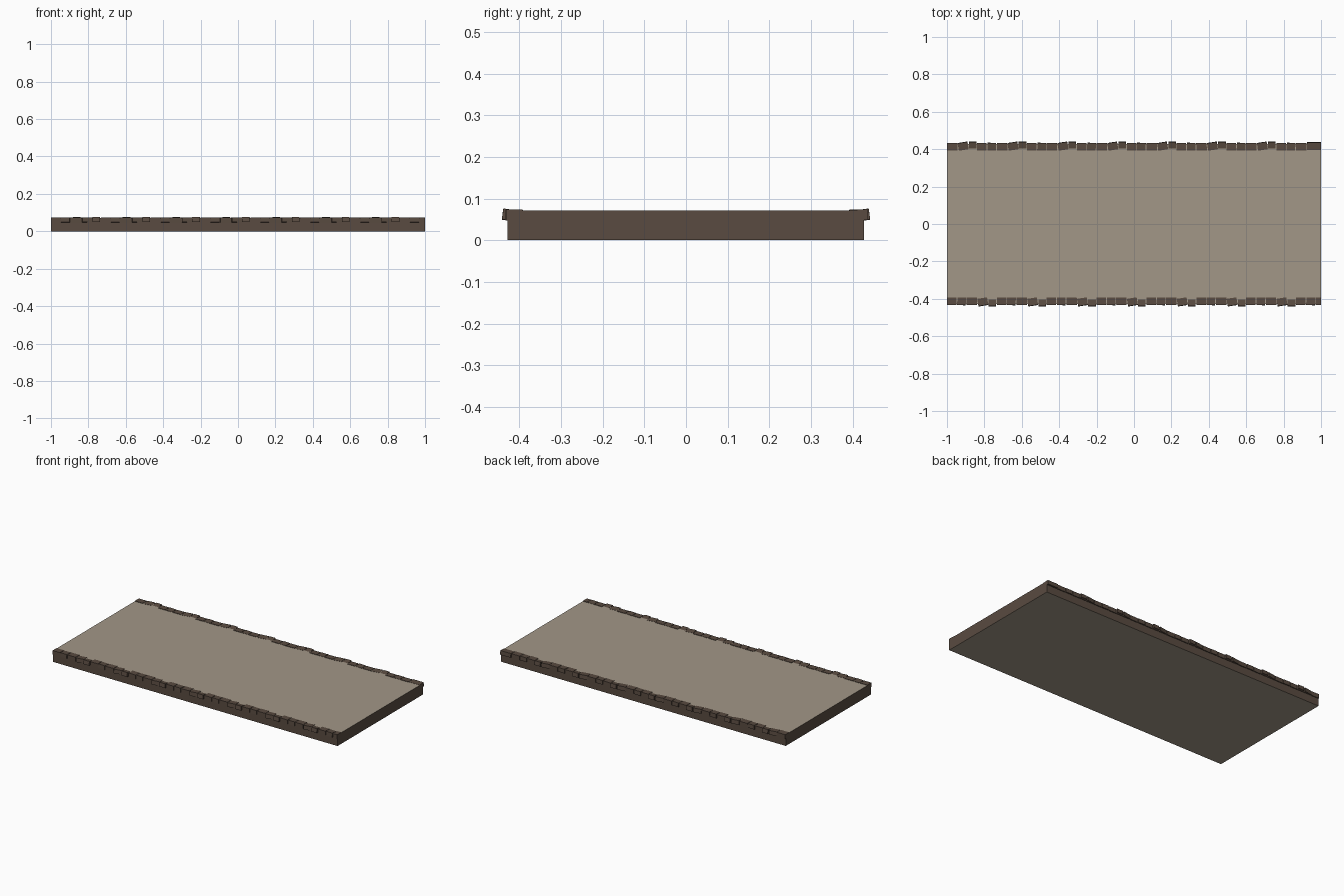
import bpy, bmesh, math
from mathutils import Matrix, Vector

if "Cube" in bpy.data.objects:
    bpy.data.objects.remove(bpy.data.objects["Cube"])


def material(name, rgb):
    m = bpy.data.materials.new(name)
    m.diffuse_color = (*rgb, 1)
    m.use_nodes = True
    m.node_tree.nodes["Principled BSDF"].inputs["Base Color"].default_value = m.diffuse_color
    return m


tan = material("tan_paving", (0.36, 0.31, 0.243))
brown = material("brown_stone", (0.100, 0.070, 0.052))


def finish(bm, name, mats):
    mesh = bpy.data.meshes.new(name)
    bm.to_mesh(mesh)
    bm.free()
    for m in mats:
        mesh.materials.append(m)
    ob = bpy.data.objects.new(name, mesh)
    bpy.context.collection.objects.link(ob)
    return ob


def add_box(bm, size, matrix):
    bmesh.ops.create_cube(bm, size=1, matrix=matrix @ Matrix.Diagonal((*size, 1)))


# Road slab: tan top and underside, brown sides
bm = bmesh.new()
add_box(bm, (2, 0.856, 0.071), Matrix.Translation((0, -0.001, 0.0355)))
bm.normal_update()
for f in bm.faces:
    f.material_index = 0 if abs(f.normal.z) > 0.5 else 1
finish(bm, "road_slab", [tan, brown])

# Kerb stones: (length, outward shift, yaw degrees, roll degrees), repeating
PATTERN = [(0.055, 0.0, 0, 0), (0.050, 0.001, -2, 3), (0.060, 0.0, 1, 0),
           (0.057, 0.004, 9, 4), (0.0446, 0.008, 0, 9)]
GAP = 0.004


def kerb(name, side, start):
    bm = bmesh.new()
    x, i = -1.0, start
    while x < 0.995:
        length, out, yaw, roll = PATTERN[i % len(PATTERN)]
        end = min(x + length, 1.0)
        if 1.0 - end < 0.02:
            end = 1.0
        if x == -1.0 or end == 1.0:
            yaw = 0
        w = end - x - (0 if end == 1.0 else GAP)
        c = Vector((x + w / 2, side * (0.4125 + out), 0.0605))
        rot = (Matrix.Rotation(math.radians(yaw), 4, 'Z')
               @ Matrix.Rotation(math.radians(side * roll), 4, 'X'))
        add_box(bm, (w, 0.040, 0.026), Matrix.Translation(c) @ rot)
        x, i = end, i + 1
    finish(bm, name, [brown])


kerb("front_kerb_stones", -1, 0)
kerb("back_kerb_stones", 1, 2)
